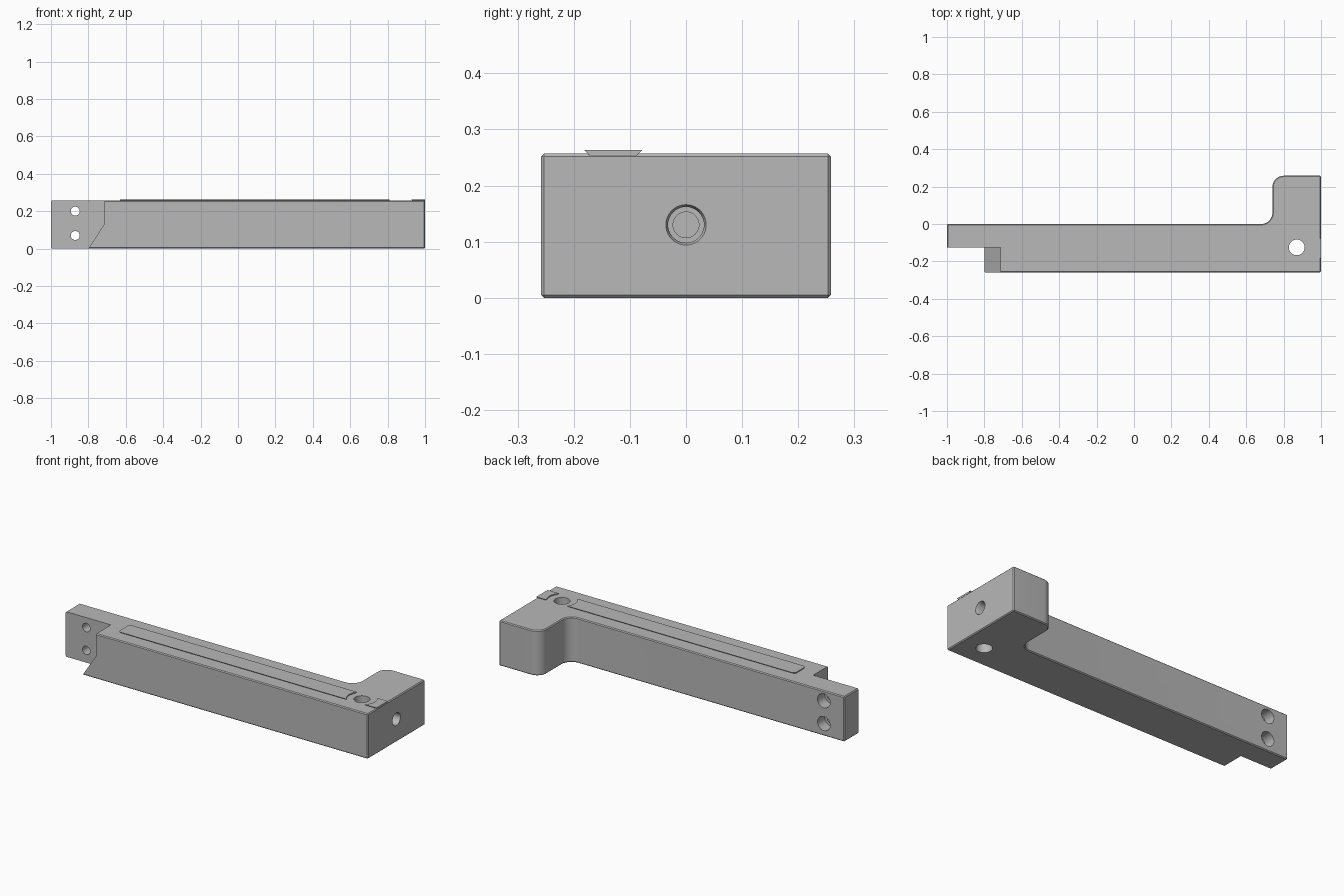
import bpy
import bmesh
from math import cos, sin, radians
from mathutils import Vector, Matrix

cube = bpy.data.objects.get("Cube")
if cube:
    bpy.data.objects.remove(cube, do_unlink=True)

steel = bpy.data.materials.new("grey steel")
steel.use_nodes = True
GREY = (0.48, 0.48, 0.48, 1)
steel.diffuse_color = GREY
steel.node_tree.nodes["Principled BSDF"].inputs["Base Color"].default_value = GREY


def make_object(name, bm):
    bmesh.ops.recalc_face_normals(bm, faces=bm.faces)
    mesh = bpy.data.meshes.new(name)
    bm.to_mesh(mesh)
    bm.free()
    mesh.materials.append(steel)
    ob = bpy.data.objects.new(name, mesh)
    bpy.context.scene.collection.objects.link(ob)
    return ob


def prism(name, points, direction):
    """Extrude a closed 3D outline along a direction."""
    bm = bmesh.new()
    face = bm.faces.new([bm.verts.new(p) for p in points])
    new = bmesh.ops.extrude_face_region(bm, geom=[face])["geom"]
    verts = [v for v in new if isinstance(v, bmesh.types.BMVert)]
    bmesh.ops.translate(bm, verts=verts, vec=direction)
    return make_object(name, bm)


def drill(name, start, end, r1, r2=None):
    """Round cutter running from start to end, optionally tapered."""
    start, end = Vector(start), Vector(end)
    axis = end - start
    bm = bmesh.new()
    place = Matrix.Translation((start + end) / 2) @ axis.to_track_quat("Z", "Y").to_matrix().to_4x4()
    bmesh.ops.create_cone(bm, cap_ends=True, segments=40, radius1=r1,
                          radius2=r2 or r1, depth=axis.length, matrix=place)
    return make_object(name, bm)


def arc(cx, cy, r, a0, a1, steps=10):
    angles = [radians(a0 + (a1 - a0) * i / steps) for i in range(steps + 1)]
    return [(cx + r * cos(a), cy + r * sin(a)) for a in angles]


def finish(ob, cutters):
    """Cut, bake the modifiers and shade."""
    for cutter in cutters:
        cutter.hide_render = True
        mod = ob.modifiers.new(cutter.name, "BOOLEAN")
        mod.operation = "DIFFERENCE"
        mod.solver = "EXACT"
        mod.object = cutter
    bpy.context.view_layer.update()
    graph = bpy.context.evaluated_depsgraph_get()
    mesh = bpy.data.meshes.new_from_object(ob.evaluated_get(graph))
    ob.modifiers.clear()
    ob.data = mesh
    for cutter in cutters:
        bpy.data.objects.remove(cutter, do_unlink=True)
    bpy.ops.object.select_all(action="DESELECT")
    ob.select_set(True)
    bpy.context.view_layer.objects.active = ob
    bpy.ops.object.shade_smooth_by_angle(angle=radians(30))


TOP, HALF = 0.257, 0.258
PIN = Vector((0.87, -0.125, 0))

# L-shaped arm with filleted foot and chamfered edges
outline = [(1, -HALF), (1, HALF)]
outline += arc(0.8, 0.198, 0.06, 90, 180) + arc(0.68, 0.06, 0.06, 0, -90)
outline += [(-1, 0), (-1, -HALF)]
arm = prism("arm_body", [(x, y, 0) for x, y in outline], (0, 0, TOP))
bevel = arm.modifiers.new("chamfer", "BEVEL")
bevel.width = 0.005
bevel.segments = 1
bevel.limit_method = "ANGLE"
bevel.angle_limit = radians(30)

# Stepped notch with slanted lower edge at the narrow end
notch = [(-1.1, -0.1), (-0.865, -0.1), (-0.715, 0.13), (-0.715, 0.4), (-1.1, 0.4)]
cutters = [prism("notch", [(x, -0.4, z) for x, z in notch], (0, 0.275, 0))]

# Counterbored screw holes through the narrow end
for z in (0.07, 0.2):
    cutters.append(drill("screw_hole", (-0.87, -0.3, z), (-0.87, 0.1, z), 0.024))
    cutters.append(drill("counterbore", (-0.87, -0.065, z), (-0.87, 0.1, z), 0.04))

# Vertical pin hole, and blind stepped hole in the end face
cutters.append(drill("pin_hole", PIN - Vector((0, 0, 0.1)), PIN + Vector((0, 0, 0.4)), 0.042))
cutters.append(drill("end_hole", (0.85, 0, 0.13), (1.1, 0, 0.13), 0.032))
cutters.append(drill("end_hole_tip", (0.78, 0, 0.13), (0.9, 0, 0.13), 0.023))
cutters.append(drill("end_hole_chamfer", (0.99, 0, 0.13), (1.002, 0, 0.13), 0.031, 0.037))
finish(arm, cutters)

# Raised undercut rail, interrupted by a round clearance at the pin hole
y0, y1, r = -0.181, -0.078, 0.016
rail_outline = [(1, y0), (1, y1)] + arc(-0.63 + r, y1 - r, r, 90, 180, 6)
rail_outline += arc(-0.63 + r, y0 + r, r, 180, 270, 6)
rail = prism("top_rail", [(x, y, 0.253) for x, y in rail_outline], (0, 0, 0.01))
middle = (y0 + y1) / 2
for v in rail.data.vertices:
    if v.co.z < 0.258:
        v.co.y = middle + (v.co.y - middle) * 0.8
finish(rail, [drill("clearance", PIN + Vector((0, 0, 0.2)), PIN + Vector((0, 0, 0.4)), 0.08)])
